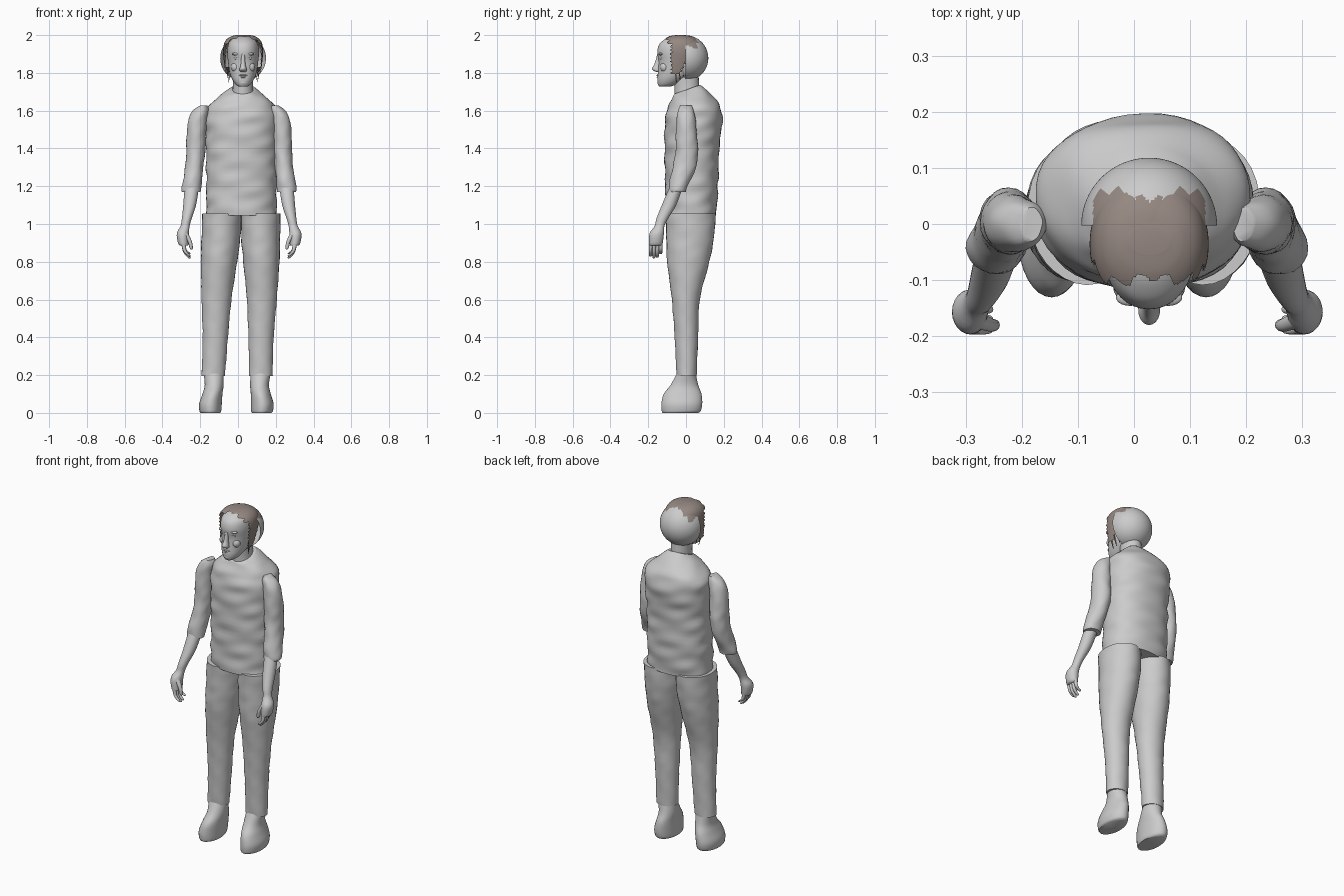
import bpy, bmesh, math
from math import sin, cos, pi

cube = bpy.data.objects.get("Cube")
if cube:
    bpy.data.objects.remove(cube)


def material(name, rgb):
    m = bpy.data.materials.new(name)
    m.use_nodes = True
    m.diffuse_color = (*rgb, 1)
    bsdf = next(n for n in m.node_tree.nodes if n.type == 'BSDF_PRINCIPLED')
    bsdf.inputs["Base Color"].default_value = (*rgb, 1)
    bsdf.inputs["Roughness"].default_value = 0.8
    return m


GREY = material("plain grey", (0.6, 0.6, 0.6))
BROWN = material("hair brown", (0.3, 0.245, 0.22))
MID = 0.027  # centre line of the head


def finish(bm, name, mats=(GREY,)):
    bmesh.ops.recalc_face_normals(bm, faces=bm.faces)
    me = bpy.data.meshes.new(name)
    bm.to_mesh(me)
    bm.free()
    for m in mats:
        me.materials.append(m)
    ob = bpy.data.objects.new(name, me)
    bpy.context.collection.objects.link(ob)
    bpy.ops.object.select_all(action='DESELECT')
    ob.select_set(True)
    bpy.context.view_layer.objects.active = ob
    bpy.ops.object.shade_smooth_by_angle(angle=math.radians(50))
    return ob


def spline(rows, steps):
    """Smooth in-between sections through the given ones."""
    out = []
    for i in range(len(rows) - 1):
        a, b = rows[max(i - 1, 0)], rows[i]
        c, d = rows[i + 1], rows[min(i + 2, len(rows) - 1)]
        for k in range(steps):
            t = k / steps
            out.append([q + 0.5 * t * (r - p + t * (2 * p - 5 * q + 4 * r - s + t * (3 * (q - r) + s - p)))
                        for p, q, r, s in zip(a, b, c, d)])
    return out + [list(rows[-1])]


def loft(rows, steps=4, segs=24, power=2.0, wrinkle=0.0):
    """Skin over oval sections: height, centre x, centre y, radius x, radius y, tilt."""
    bm = bmesh.new()
    rings = []
    for row in spline([tuple(r) + (0,) * (6 - len(r)) for r in rows], steps):
        z, cx, cy, rx, ry, tilt = row
        ring = []
        for j in range(segs):
            a = 2 * pi * j / segs
            w = wrinkle * (sin(47 * z + 3 * a) + sin(71 * z - 4 * a + 1) * sin(2 * a + 9 * z))
            u = math.copysign(abs(cos(a)) ** (2 / power), cos(a))
            v = math.copysign(abs(sin(a)) ** (2 / power), sin(a))
            ring.append(bm.verts.new((cx + (rx + w) * u, cy + (ry + w) * v, z + tilt * v)))
        rings.append(ring)
    for lo, hi in zip(rings, rings[1:]):
        for j in range(segs):
            k = (j + 1) % segs
            bm.faces.new((lo[j], lo[k], hi[k], hi[j]))
    bm.faces.new(rings[0])
    bm.faces.new(rings[-1])
    return bm


def blob(name, centre, size, mats=(GREY,)):
    bm = bmesh.new()
    bmesh.ops.create_uvsphere(bm, u_segments=20, v_segments=12, radius=1)
    bmesh.ops.scale(bm, vec=size, verts=bm.verts)
    bmesh.ops.translate(bm, vec=centre, verts=bm.verts)
    return finish(bm, name, mats)


# Torso in a loose shirt, with a collar that dips at the front
finish(loft([
    (1.045, .018, .025, .186, .135), (1.2, .018, .03, .186, .14),
    (1.4, .018, .031, .187, .145), (1.55, .018, .041, .191, .152),
    (1.62, .018, .043, .18, .138, .005), (1.67, .022, .03, .128, .108, .01),
    (1.70, .025, .015, .09, .082, .02), (1.713, .026, .008, .068, .066, .024),
], steps=10, segs=48, power=2.25, wrinkle=.0025), "shirt")

# Neck
finish(loft([(1.66, .026, .01, .062, .07), (1.72, .026, .005, .054, .066),
             (1.80, .026, 0, .054, .066)]), "neck")

# Legs and shoes: the stance leans slightly, so the centre line follows height
LEG = [(.195, .126, .003, .062, .053), (.4, .121, .002, .067, .062),
       (.6, .12, -.001, .079, .074), (.8, .112, .012, .096, .112),
       (.93, .105, .022, .103, .126), (1.055, .103, .025, .104, .133)]
SHOE = [(0, .136, -.03, .052, .094), (.012, .137, -.025, .058, .104),
        (.05, .137, -.022, .06, .108), (.1, .128, -.018, .053, .1),
        (.15, .12, -.008, .05, .072), (.22, .126, .003, .054, .047)]

# Arms: rolled sleeve, then forearm running into the palm
SLEEVE = [(1.17, .252, -.045, .05, .043), (1.185, .253, -.043, .052, .046),
          (1.23, .247, -.032, .05, .055), (1.3, .238, -.008, .048, .062),
          (1.38, .23, .004, .05, .06), (1.45, .228, .003, .051, .057),
          (1.55, .22, 0, .049, .05), (1.6, .203, 0, .042, .042),
          (1.628, .188, 0, .018, .03)]
FOREARM = [(.885, .292, -.162, .022, .033), (.9, .296, -.16, .028, .037),
           (.95, .298, -.155, .032, .038), (.99, .286, -.14, .024, .026),
           (1.03, .277, -.125, .026, .031), (1.1, .262, -.09, .034, .038),
           (1.2, .25, -.05, .038, .035)]
THUMB = [(.865, .252, -.18, .004, .005), (.875, .254, -.18, .009, .01),
         (.91, .262, -.18, .011, .012), (.955, .287, -.17, .014, .016)]


def placed(rows, side, axis):
    return [(r[0], axis(r[0]) + side * r[1]) + tuple(r[2:]) for r in rows]


for side, label in ((1, "left"), (-1, "right")):
    def leg_axis(z):
        return -.01 + .027 * z

    def arm_axis(z):
        return .006

    finish(loft(placed(LEG, side, leg_axis), steps=6, segs=32, wrinkle=.001), label + "_trouser_leg")
    finish(loft(placed(SHOE, side, leg_axis), steps=5, segs=32), label + "_shoe")
    finish(loft(placed(SLEEVE, side, arm_axis), steps=5, wrinkle=.001), label + "_sleeve")
    finish(loft(placed(FOREARM, side, arm_axis)), label + "_forearm")
    finish(loft(placed(THUMB, side, arm_axis), segs=12), label + "_thumb")
    # Fingers curl inward below the palm
    for i, length in enumerate((.062, .072, .068, .05)):
        y = -.188 + .018 * i
        tip = .89 - length
        rows = [(tip, .262, y, .003, .003), (tip + .006, .266, y, .008, .008),
                (tip + length * .5, .288, y, .0095, .009), (.91, .296, y + .002, .012, .0095)]
        finish(loft(placed(rows, side, arm_axis), segs=12), "%s_finger_%d" % (label, i + 1))
    # Eyes, brows and cheeks
    blob(label + "_eye", (MID + side * .033, -.129, 1.878), (.015, .011, .008))
    blob(label + "_brow", (MID + side * .034, -.131, 1.9), (.025, .015, .008))
    blob(label + "_cheek", (MID + side * .04, -.113, 1.83), (.024, .024, .026))

# Head
HEAD = [(1.728, MID, -.112, .024, .03), (1.74, MID, -.098, .04, .051),
        (1.765, MID, -.078, .057, .074), (1.80, MID, -.052, .071, .097),
        (1.86, MID, -.04, .08, .105), (1.91, MID, -.036, .084, .116),
        (1.95, MID, -.033, .079, .109), (1.975, MID, -.03, .064, .086),
        (1.99, MID, -.03, .04, .055), (1.996, MID, -.03, .015, .02)]
finish(loft(HEAD, steps=5, segs=40, power=2.1), "head")
finish(loft([(1.804, MID, -.147, .012, .008), (1.812, MID, -.153, .019, .019),
             (1.824, MID, -.156, .018, .024), (1.85, MID, -.148, .012, .018),
             (1.9, MID, -.14, .009, .012)]), "nose")
blob("upper_lip", (MID, -.141, 1.787), (.024, .016, .005))
blob("lower_lip", (MID, -.139, 1.777), (.02, .016, .006))
blob("chin", (MID, -.131, 1.748), (.024, .021, .017))

# Front hair: a skin just off the head, trimmed to a ragged fringe and sideburns
bm = loft([(z + .004, x, y, rx + .022, ry + .004) for z, x, y, rx, ry in HEAD],
          steps=10, segs=96, power=2.1)
trim = []
for f in bm.faces:
    c = f.calc_center_median()
    rag = .006 * sin(140 * c.x) + .005 * sin(310 * c.z)
    top = c.z > 1.955 and c.y > -.1 + rag
    sideburn = c.z > 1.80 + rag and -.072 + rag < c.y < min(.03, (c.z - 1.85) * .5) + rag
    if not (top or sideburn):
        trim.append(f)
bmesh.ops.delete(bm, geom=trim, context='FACES')
finish(bm, "front_hair", (BROWN,))

# Loose strands below the sideburns
for side in (-1, 1):
    for i in range(3):
        x = MID + side * (.088 - .006 * i)
        finish(loft([(1.75 + .012 * i, x - side * .012, -.05 + .02 * i, .001, .002),
                     (1.83, x, -.06 + .02 * i, .004, .006)], segs=6), "hair_strand", (BROWN,))

# Back of the head: an open half-sphere shell with hair lapping over its crown
bm = bmesh.new()
bmesh.ops.create_uvsphere(bm, u_segments=96, v_segments=64, radius=.121)
bmesh.ops.delete(bm, geom=[v for v in bm.verts if v.co.y < -.001], context='VERTS')
bmesh.ops.translate(bm, vec=(MID, -.003, 1.878), verts=bm.verts)
for f in bm.faces:
    c = f.calc_center_median()
    dx = abs(c.x - MID)
    limit = .06 if dx > .035 else .048 - 14 * dx * dx
    limit += .008 * sin(170 * c.x)
    if dx < .1 and c.z > 1.93 and c.y < limit:
        f.material_index = 1
finish(bm, "head_back_shell", (GREY, BROWN))
